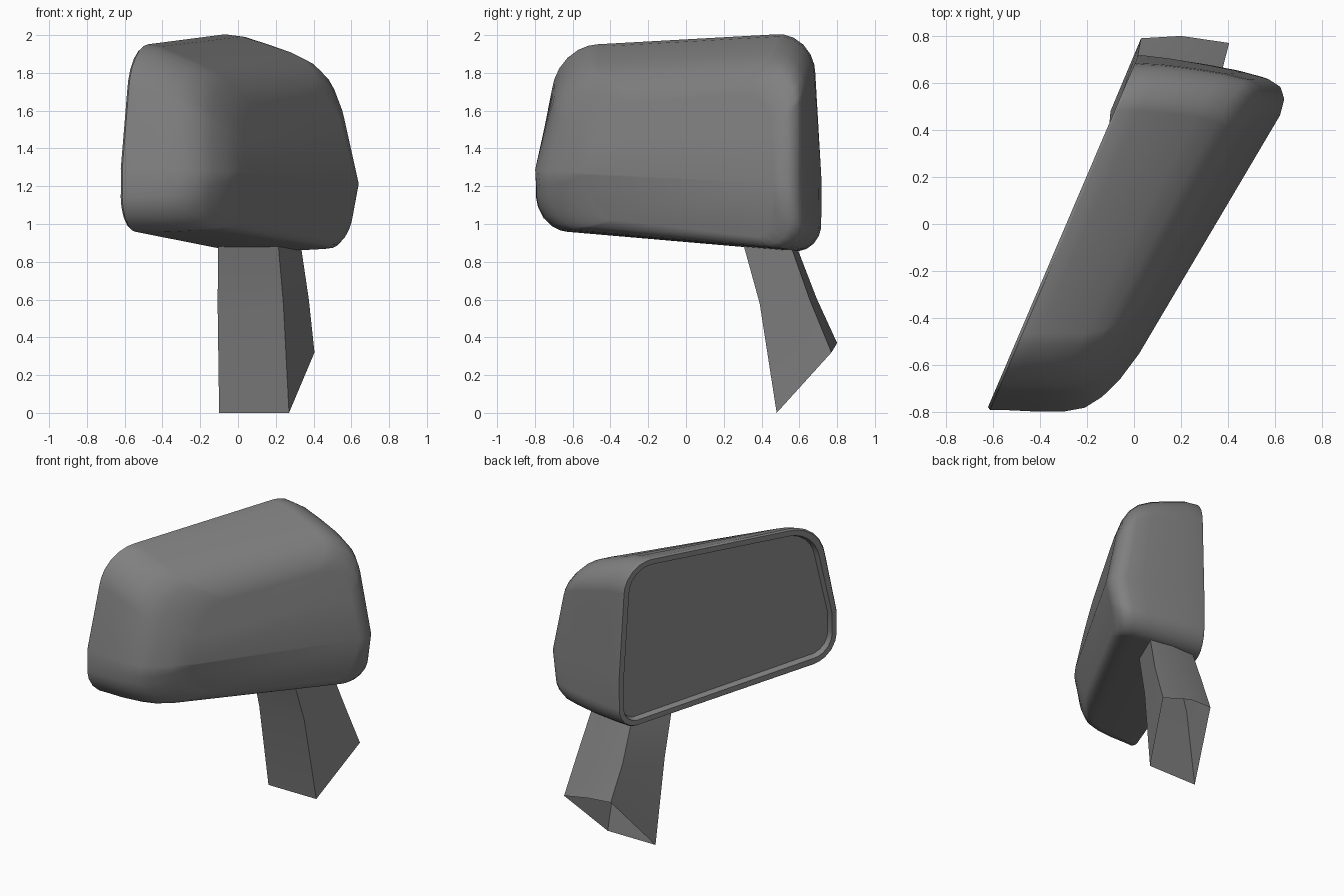
import bpy, bmesh, math
from mathutils import Vector

default = bpy.data.objects.get("Cube")
if default:
    bpy.data.objects.remove(default, do_unlink=True)

# Dark grey plastic shared by all parts
GREY = (0.215, 0.215, 0.215, 1)
plastic = bpy.data.materials.new("dark_grey")
plastic.use_nodes = True
plastic.diffuse_color = GREY
plastic.node_tree.nodes["Principled BSDF"].inputs["Base Color"].default_value = GREY

# Mirror frame: u runs along the glass, w is depth away from it, z is up
ORIGIN = Vector((-0.63, -0.8, 0))
ALONG = Vector((0.393, 0.92, 0)).normalized()
DEPTH = Vector((ALONG.y, -ALONG.x, 0))
STEPS = 6
# Rim corners as (u, z): outer bottom, inner bottom, inner top, outer top
RIM = [(-0.015, 0.975), (1.66, 0.845), (1.61, 2.015), (0.14, 1.94)]
RADII = [0.19, 0.14, 0.21, 0.28]


def place(u, w, z):
    return ORIGIN + ALONG * u + DEPTH * w + Vector((0, 0, z))


def belt(u):
    return 1.3 - 0.05 * u


def front_depth(u, z):
    return 0.44 + 0.13 * u - 0.2 * abs(z - belt(u))


def outline(outer, inner, top, bottom, shrink=0.0):
    """Rounded loop of (u, z) with one bulged point on the belt at each end."""
    shifts = [(outer, bottom), (inner, bottom), (inner, top), (outer, top)]
    quad = [Vector(c) + Vector(s) for c, s in zip(RIM, shifts)]
    loop = []
    for i, corner in enumerate(quad):
        to_prev = (quad[i - 1] - corner).normalized()
        to_next = (quad[(i + 1) % 4] - corner).normalized()
        half = to_prev.angle(to_next) / 2
        r = max(RADII[i] - shrink, 0.05)
        centre = corner + (to_prev + to_next).normalized() * r / math.sin(half)
        a = corner + to_prev * r / math.tan(half) - centre
        b = corner + to_next * r / math.tan(half) - centre
        for k in range(STEPS + 1):
            loop.append(centre + a.lerp(b, k / STEPS).normalized() * r)
        if i in (1, 3):
            end = quad[(i + 1) % 4]
            t = (belt(corner.x) - corner.y) / (end.y - corner.y)
            bulge = Vector((0.012 if i == 1 else -0.02, 0))
            loop.append(corner.lerp(end, t) + bulge)
    return loop


def inset(d):
    return outline(d, -d, -d, d, d)


def new_object(name, bm, angle):
    bmesh.ops.recalc_face_normals(bm, faces=bm.faces)
    mesh = bpy.data.meshes.new(name)
    bm.to_mesh(mesh)
    bm.free()
    mesh.materials.append(plastic)
    obj = bpy.data.objects.new(name, mesh)
    bpy.context.collection.objects.link(obj)
    bpy.ops.object.select_all(action='DESELECT')
    obj.select_set(True)
    bpy.context.view_layer.objects.active = obj
    bpy.ops.object.shade_smooth_by_angle(angle=math.radians(angle))
    return obj


def bridge(bm, rings):
    for a, b in zip(rings, rings[1:]):
        for i in range(len(a)):
            j = (i + 1) % len(a)
            bm.faces.new((a[i], a[j], b[j], b[i]))


# Housing: recessed lip, rim, tapered sides, rounded shoulder, two front planes
bm = bmesh.new()
rings = []
for d, w in ((0.06, 0.04), (0.045, 0.0), (0.008, 0.0), (0.0, 0.012)):
    rings.append([bm.verts.new(place(p.x, w, p.y)) for p in inset(d)])
# depth share, then shifts of the outer, inner, top and bottom sides
SHELL = [
    (0.2, 0.03, 0.035, -0.012, 0.0),
    (0.45, 0.07, 0.075, -0.055, 0.0),
    (0.66, 0.11, 0.105, -0.095, 0.005),
    (0.82, 0.16, 0.12, -0.14, 0.01),
    (0.91, 0.23, 0.11, -0.185, 0.015),
    (0.97, 0.33, 0.07, -0.24, 0.03),
    (1.0, 0.46, 0.0, -0.31, 0.07),
]
for share, *shifts in SHELL:
    rings.append([bm.verts.new(place(p.x, share * front_depth(p.x, p.y), p.y))
                  for p in outline(*shifts)])
bridge(bm, rings)
front = rings[-1]
inner_belt, outer_belt = 2 * STEPS + 2, len(front) - 1
bm.faces.new(front[inner_belt:outer_belt + 1])
bm.faces.new([front[outer_belt]] + front[:inner_belt + 1])
housing = new_object("mirror_housing", bm, 42)
housing.modifiers.new("weighted_normals", 'WEIGHTED_NORMAL').keep_sharp = True

# Glass pane set inside the lip
bm = bmesh.new()
bm.faces.new([bm.verts.new(place(p.x, 0.035, p.y)) for p in inset(0.055)])
glass = new_object("mirror_glass", bm, 30)
if glass.data.polygons[0].normal.dot(DEPTH) > 0:
    glass.data.flip_normals()

# Stalk: hollow five-sided sections from the open slanted foot into the housing
SECTIONS = [
    [(-0.1, 0.48, 0), (0.27, 0.48, 0), (0.405, 0.77, 0.32),
     (0.2, 0.8, 0.37), (0.03, 0.79, 0.38)],
    [(-0.108, 0.39, 0.58), (0.24, 0.39, 0.58), (0.375, 0.655, 0.6),
     (0.2, 0.69, 0.61), (0.01, 0.685, 0.62)],
    [(-0.105, 0.31, 0.87), (0.215, 0.31, 0.87), (0.335, 0.56, 0.87),
     (0.18, 0.59, 0.87), (0.01, 0.59, 0.87)],
    [(-0.1, 0.29, 0.94), (0.21, 0.29, 0.94), (0.325, 0.53, 0.94),
     (0.18, 0.56, 0.94), (0.02, 0.56, 0.94)],
]
bm = bmesh.new()
rings = [[bm.verts.new(p) for p in section] for section in SECTIONS]
bridge(bm, rings)
bm.faces.new(rings[-1])
new_object("support_stalk", bm, 25)
